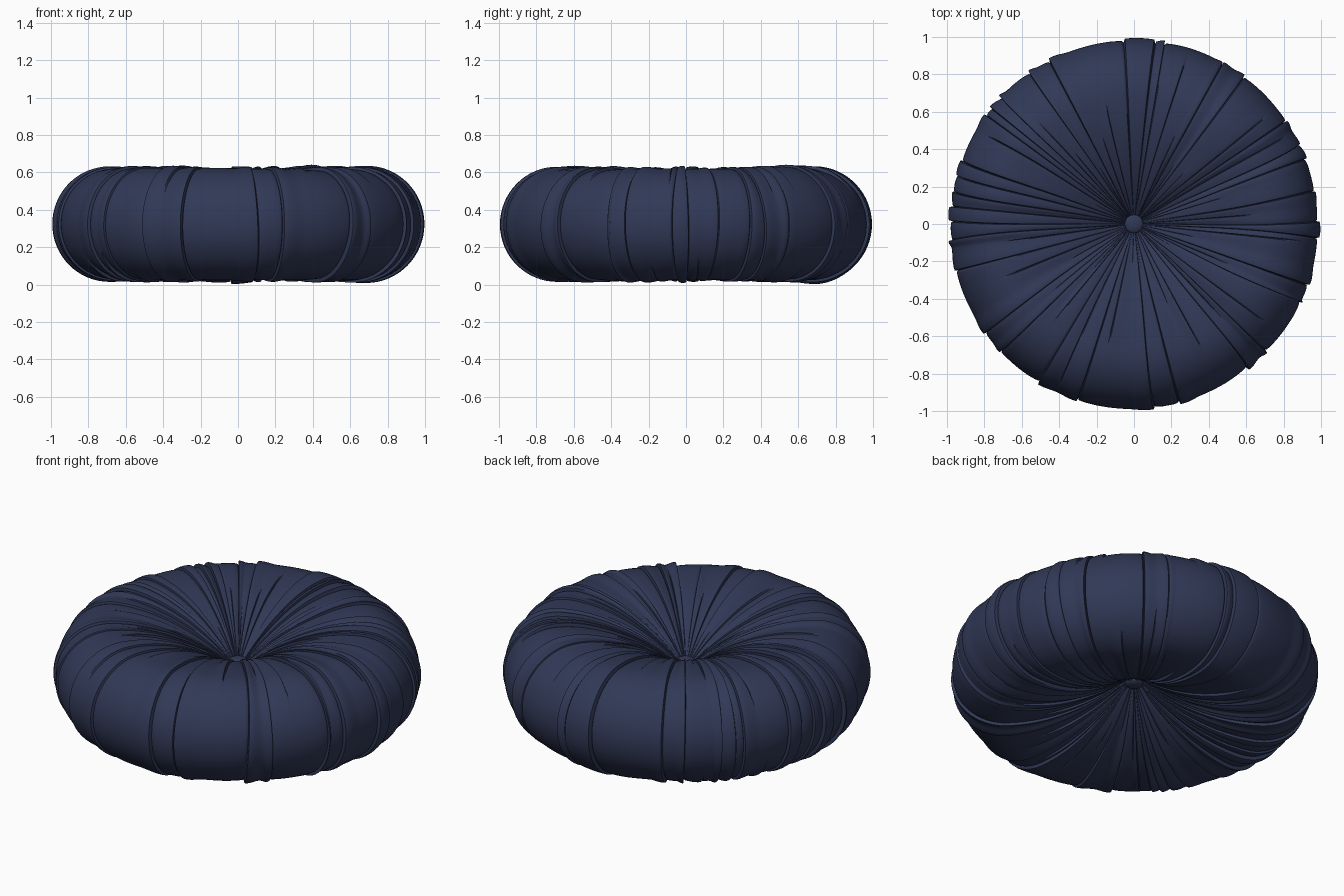
import bpy, bmesh, math, random
from mathutils import Vector

if "Cube" in bpy.data.objects:
    bpy.data.objects.remove(bpy.data.objects["Cube"])

random.seed(11)
MID, HALF = 0.322, 0.298          # mid height and half thickness
CREST, BULGE = 0.69, 0.295        # radius of the crest, roundness of the rim
PLEATS = 66

navy = bpy.data.materials.new("navy_fabric")
navy.diffuse_color = (0.030, 0.040, 0.093, 1)
navy.use_nodes = True
navy.node_tree.nodes["Principled BSDF"].inputs["Base Color"].default_value = navy.diffuse_color


def finish(obj, angle):
    obj.data.materials.append(navy)
    bpy.ops.object.select_all(action='DESELECT')
    obj.select_set(True)
    bpy.context.view_layer.objects.active = obj
    bpy.ops.object.shade_smooth_by_angle(angle=math.radians(angle))


# Half profile: gathered dip on top, round rim, gathered dip below
def dip(side, n=24):
    pts = []
    for i in range(n):
        t = 1 - i / n
        pts.append((CREST - 0.66 * t, MID + side * (HALF - 0.255 * t * t)))
    return pts


top = dip(1)
rim = [(CREST + BULGE * math.cos(a), MID + HALF * math.sin(a))
       for a in (math.pi / 2 - math.pi * i / 32 for i in range(33))]
profile = [Vector(p) for p in top + rim + dip(-1)[::-1]]
ROWS = len(profile)
normals = []
for j in range(ROWS):
    d = profile[min(j + 1, ROWS - 1)] - profile[max(j - 1, 0)]
    normals.append(Vector((-d.y, d.x)).normalized())


def smooth(x):
    x = max(0.0, min(1.0, x))
    return x * x * (3 - 2 * x)


# Pleat creases: full ones run round the rim, the rest stay on one face
class Crease:
    def __init__(self, angle, kind):
        self.angle = angle
        self.reach_top = 2 if kind == 0 else (random.uniform(.3, .48) if kind == 1 else random.uniform(.1, .3))
        self.reach_low = 2 if kind == 0 else (random.uniform(.3, .48) if kind == 2 else random.uniform(.1, .3))
        self.sway = random.uniform(-.022, .022)
        self.phase = random.uniform(0, 6.28)
        self.freq = random.uniform(4, 9)
        self.lip = random.choice((-1, 1)) * random.uniform(.003, .010)
        self.depth = random.uniform(.010, .018)

    def at(self, s):
        return self.angle + self.sway * math.sin(self.phase + self.freq * s) * math.sin(math.pi * s)

    def strength(self, s):
        return max(smooth((self.reach_top - s) / .12), smooth((self.reach_low - 1 + s) / .12))


weights, angle = [], 0
for i in range(PLEATS):
    a = 2 * math.pi * i / PLEATS
    weights.append(random.uniform(.45, 1.5) * (1 + .4 * abs(math.sin(a)) ** 2))
creases = []
for i, w in enumerate(weights):
    creases.append(Crease(angle, 0 if i % 5 in (0, 2) or random.random() < .12 else 1 + i % 2))
    angle += 2 * math.pi * w / sum(weights)

STEPS = (0, .05, .11, .2, .35, .5, .65, .8, .89, .95)


def swell(x, y, z):
    # slow unevenness of the stuffing
    v = .005 * math.sin(3.1 * x + 2 * y + 1) * math.cos(2.7 * y - 2 * z)
    v += .014 * math.exp(-((x - .4) ** 2 + (y - .52) ** 2 + (z - .6) ** 2) / .03)
    v += .016 * math.exp(-((x + .08) ** 2 + (y - .7) ** 2 + z ** 2) / .02)
    return v


# Cushion body
bm = bmesh.new()
columns = []
for i in range(PLEATS):
    c0, c1 = creases[i], creases[(i + 1) % PLEATS]
    turn = 2 * math.pi if i == PLEATS - 1 else 0
    puff = random.uniform(.003, .008)
    for u in STEPS:
        col = []
        for j, (p, n) in enumerate(zip(profile, normals)):
            s = j / (ROWS - 1)
            a0, a1 = c0.at(s), c1.at(s) + turn
            a = a0 + (a1 - a0) * u
            k0, k1 = c0.strength(s), c1.strength(s)
            scale = min(1, .15 + p.x * 1.5)
            e = u * u * (3 - 2 * u)
            if u == 0:
                h = -c0.depth * k0
            else:
                h = c0.lip * k0 * (1 - e) - c1.lip * k1 * e
                h += puff * (k0 * (1 - e) + k1 * e) * math.sin(math.pi * u) ** .6
            h = h * scale + swell(p.x * math.cos(a), p.x * math.sin(a), p.y) * scale
            q = p + n * h
            col.append(bm.verts.new((q.x * math.cos(a), q.x * math.sin(a), q.y)))
        columns.append(col)
for c, d in zip(columns, columns[1:] + columns[:1]):
    for j in range(ROWS - 1):
        bm.faces.new((c[j], c[j + 1], d[j + 1], d[j]))
bm.faces.new([c[0] for c in columns])
bm.faces.new([c[-1] for c in columns])
bmesh.ops.recalc_face_normals(bm, faces=bm.faces)
mesh = bpy.data.meshes.new("pleated_cushion")
bm.to_mesh(mesh)
bm.free()
cushion = bpy.data.objects.new("pleated_cushion", mesh)
bpy.context.collection.objects.link(cushion)
finish(cushion, 50)

# Tufting buttons in both dips
for name, side in (("top_button", 1), ("bottom_button", -1)):
    bpy.ops.mesh.primitive_uv_sphere_add(segments=32, ring_count=16, radius=1,
                                         location=(0, 0, MID + side * 0.068))
    button = bpy.context.object
    button.name = name
    button.scale = (.05, .05, .022)
    finish(button, 60)
